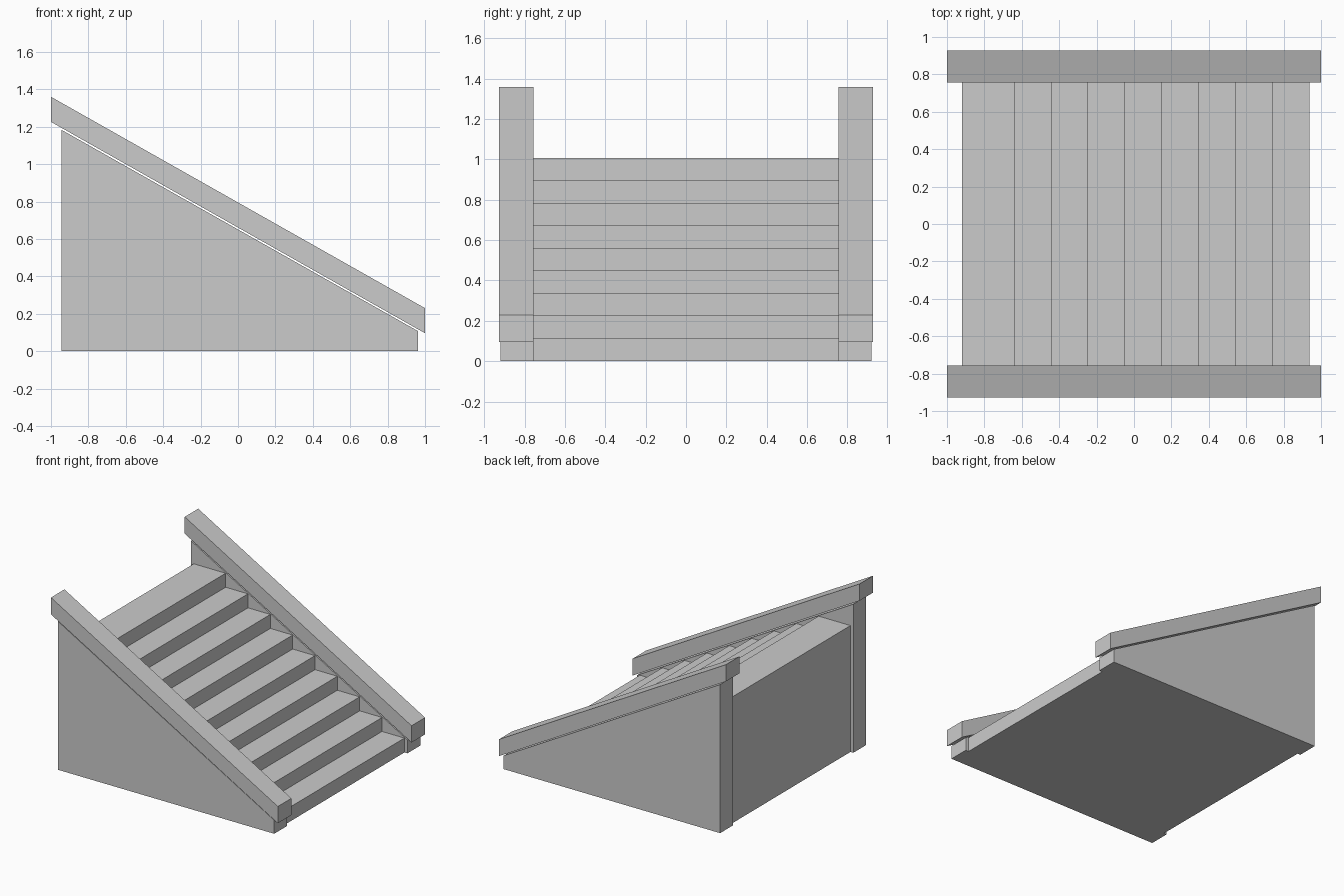
import bpy

if "Cube" in bpy.data.objects:
    bpy.data.objects.remove(bpy.data.objects["Cube"])


def extrude_profile(name, profile, y0, y1):
    """Solid made from an x-z profile extruded from y0 to y1."""
    n = len(profile)
    verts = [(x, y, z) for y in (y0, y1) for x, z in profile]
    faces = [tuple(range(n)), tuple(range(2 * n - 1, n - 1, -1))]
    faces += [(i, i + n, (i + 1) % n + n, (i + 1) % n) for i in range(n)]
    mesh = bpy.data.meshes.new(name)
    mesh.from_pydata(verts, [], faces)
    mesh.update()
    obj = bpy.data.objects.new(name, mesh)
    bpy.context.collection.objects.link(obj)
    return obj


STEPS = 9
INNER = 0.757
RUN, RISE = 0.197, 0.1115
BACK, FRONT = -0.92, 0.937

# Solid flight of steps, climbing towards -x (profile counter-clockwise from -y)
steps = [(BACK, 0.0), (FRONT, 0.0)]
for i in range(STEPS):
    x = FRONT - i * RUN
    top = 0.115 + i * RISE
    steps.append((x, top))
    steps.append((x - RUN if i < STEPS - 1 else BACK, top))
extrude_profile("steps", steps, -INNER, INNER)

# Side walls and sloping coping rails, with a thin gap between them
wall = [(-0.945, 0.0), (0.963, 0.0), (0.963, 0.107), (-0.945, 1.184)]
rail = [(-1.0, 1.226), (1.0, 0.096), (1.0, 0.23), (-1.0, 1.36)]
for side, sign in (("front", -1), ("back", 1)):
    for part, profile, outer in (("wall", wall, 0.92), ("rail", rail, 0.927)):
        y0, y1 = sorted((sign * INNER, sign * outer))
        extrude_profile(f"{side}_{part}", profile, y0, y1)
